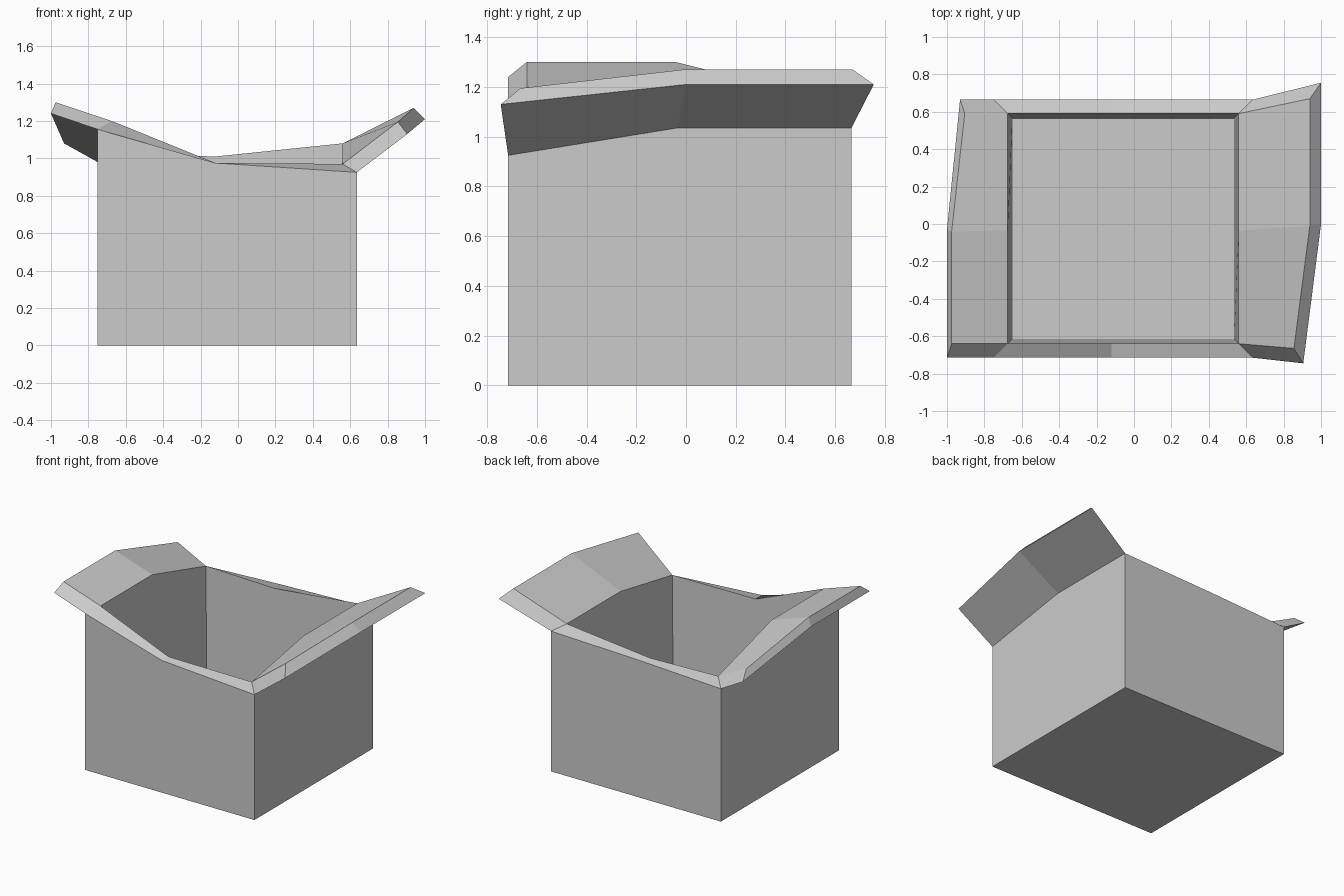
import bpy
import bmesh
from mathutils import Vector

cube = bpy.data.objects.get("Cube")
if cube:
    bpy.data.objects.remove(cube, do_unlink=True)

cardboard = bpy.data.materials.new("plain_grey")
cardboard.use_nodes = True
grey = (0.6, 0.6, 0.6, 1.0)
cardboard.diffuse_color = grey
shader = next(n for n in cardboard.node_tree.nodes if n.type == "BSDF_PRINCIPLED")
shader.inputs["Base Color"].default_value = grey

# Plan of the box: outer wall planes, and the card thickness inside them
RIGHT, LEFT, FRONT, BACK = -0.75, 0.635, -0.715, 0.665
MIDDLE_X, MIDDLE_Y = -0.12, -0.035
WALL, FLOOR = 0.075, 0.1

# Each named point holds its outer and its inner position
points = {}


def inward(value, low, high, amount):
    """Move a coordinate inside the box when it lies on a wall plane."""
    return value + amount if value == low else value - amount if value == high else value


def wall_point(key, x, y, z, amount, lift):
    inner = (inward(x, RIGHT, LEFT, amount), inward(y, FRONT, BACK, amount), z + lift)
    points[key] = (Vector((x, y, z)), Vector(inner))


def tip_point(key, outer, inner):
    points[key] = (Vector(outer), Vector(inner))


# Bottom corners
for side, x in (("right", RIGHT), ("left", LEFT)):
    for end, y in (("front", FRONT), ("back", BACK)):
        wall_point(f"base_{side}_{end}", x, y, 0, FLOOR, FLOOR)

# Sagging fold lines along the two sides, and the dips in the front and back walls
for side, x, heights in (("right", RIGHT, (1.155, 1.155, 0.98)),
                         ("left", LEFT, (0.925, 1.035, 1.035))):
    for end, y, z in zip(("front", "middle", "back"), (FRONT, MIDDLE_Y, BACK), heights):
        wall_point(f"hinge_{side}_{end}", x, y, z, WALL, 0.045)
wall_point("dip_front", MIDDLE_X, FRONT, 0.975, WALL, 0)
wall_point("dip_back", MIDDLE_X, BACK, 1.01, WALL, 0)

# Free edges of the flaps
tip_point("tip_right_front", (-1, FRONT, 1.24), (-0.975, -0.64, 1.3))
tip_point("tip_right_middle", (-1, -0.03, 1.24), (-0.975, -0.04, 1.3))
tip_point("tip_right_back", (-0.93, BACK, 1.08), (-0.905, 0.59, 1.14))
tip_point("tip_left_front", (0.905, -0.745, 1.13), (0.855, -0.665, 1.195))
tip_point("tip_left_middle", (1, 0, 1.21), (0.94, -0.01, 1.27))
tip_point("tip_left_back", (1, 0.755, 1.21), (0.94, 0.67, 1.27))


def card_part(name, faces):
    """Build outer and inner skins, and close every free edge except the folds."""
    bm = bmesh.new()
    verts = {}

    def vert(key, layer):
        if (key, layer) not in verts:
            verts[key, layer] = bm.verts.new(points[key][layer])
        return verts[key, layer]

    edges = set()
    for face in faces:
        bm.faces.new([vert(key, 0) for key in face])
        bm.faces.new([vert(key, 1) for key in reversed(face)])
        edges.update(zip(face, face[1:] + face[:1]))
    for a, b in edges:
        folded = a.startswith("hinge") and b.startswith("hinge")
        if (b, a) not in edges and not folded:
            bm.faces.new([vert(b, 0), vert(a, 0), vert(a, 1), vert(b, 1)])

    mesh = bpy.data.meshes.new(name)
    bm.to_mesh(mesh)
    bm.free()
    mesh.materials.append(cardboard)
    part = bpy.data.objects.new(name, mesh)
    bpy.context.collection.objects.link(part)


# Box: floor and four walls
card_part("box_body", [
    ["base_right_front", "base_right_back", "base_left_back", "base_left_front"],
    ["base_right_front", "base_left_front", "hinge_left_front",
     "dip_front", "hinge_right_front"],
    ["base_left_back", "base_right_back", "hinge_right_back",
     "dip_back", "hinge_left_back"],
    ["base_left_front", "base_left_back", "hinge_left_back",
     "hinge_left_middle", "hinge_left_front"],
    ["base_right_back", "base_right_front", "hinge_right_front",
     "hinge_right_middle", "hinge_right_back"],
])

# Flaps: two bent panels on each side
for side in ("right", "left"):
    panels = []
    for start, end in (("front", "middle"), ("middle", "back")):
        panel = [f"hinge_{side}_{start}", f"hinge_{side}_{end}",
                 f"tip_{side}_{end}", f"tip_{side}_{start}"]
        panels.append(panel if side == "left" else panel[::-1])
    card_part(f"{side}_flap", panels)
